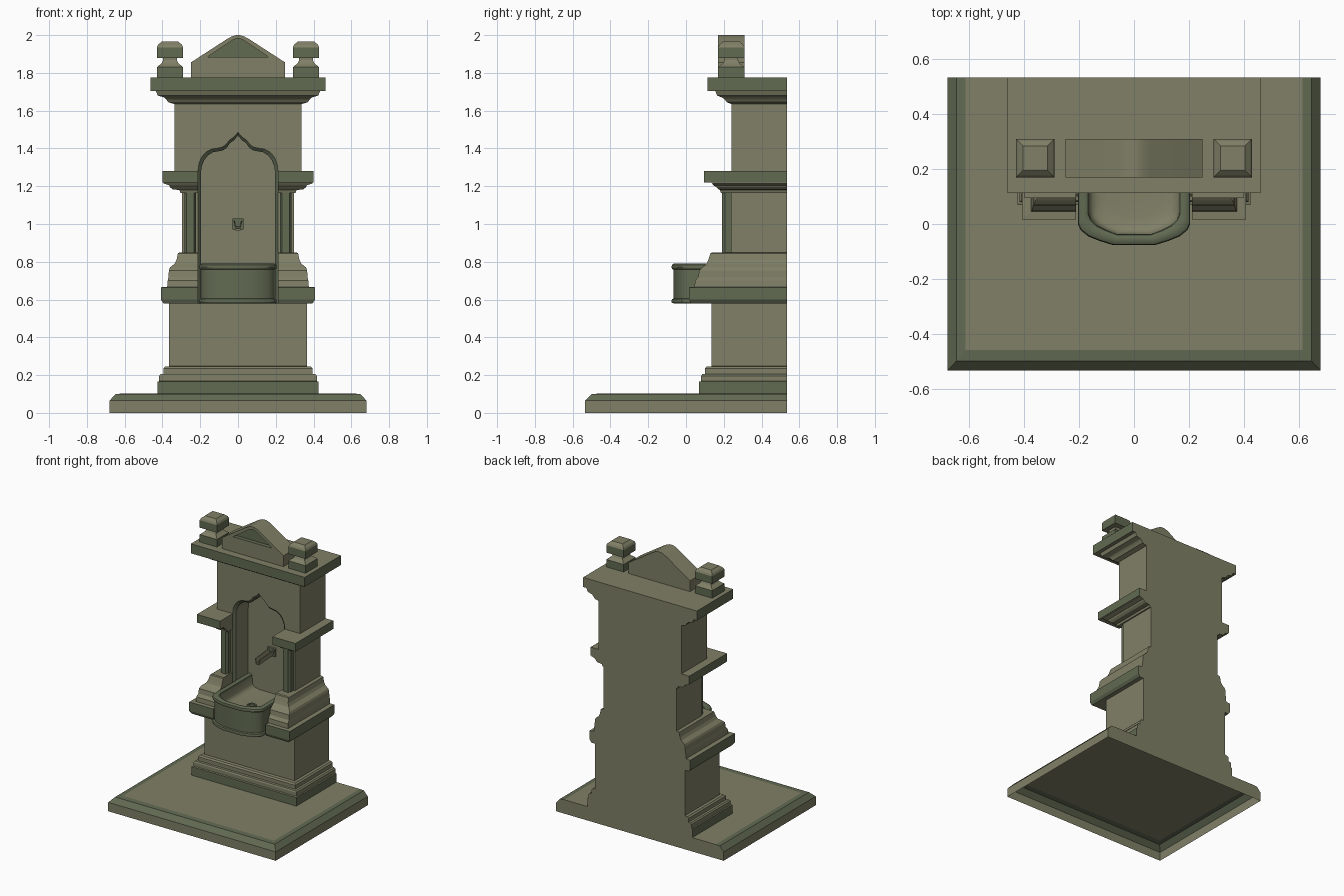
import bpy, bmesh, math

if "Cube" in bpy.data.objects:
    bpy.data.objects.remove(bpy.data.objects["Cube"])

BACK = 0.534


def material(name, rgb):
    m = bpy.data.materials.new(name)
    m.diffuse_color = (*rgb, 1)
    m.use_nodes = True
    m.node_tree.nodes["Principled BSDF"].inputs["Base Color"].default_value = m.diffuse_color
    return m


MATS = [material("olive_stone", (0.215, 0.215, 0.135)), material("green_stone", (0.12, 0.145, 0.085))]


def loft(name, rings, cap_start=True, cap_end=True, closed=True, green=()):
    """Skin a list of equal-length rings; bands listed in green get the darker stone."""
    bm = bmesh.new()
    vs = [[bm.verts.new(p) for p in r] for r in rings]
    n = len(rings[0])
    for k, (a, b) in enumerate(zip(vs, vs[1:])):
        for i in range(n if closed else n - 1):
            j = (i + 1) % n
            f = bm.faces.new((a[i], a[j], b[j], b[i]))
            f.material_index = int(k in green)
    if cap_start:
        bm.faces.new(vs[0][::-1])
    if cap_end:
        bm.faces.new(vs[-1]).material_index = int(len(rings) in green)
    bmesh.ops.recalc_face_normals(bm, faces=bm.faces)
    me = bpy.data.meshes.new(name)
    bm.to_mesh(me)
    bm.free()
    ob = bpy.data.objects.new(name, me)
    for m in MATS:
        me.materials.append(m)
    bpy.context.collection.objects.link(ob)
    return ob


def rect(x, y, z):
    """Three-sided moulding ring: half width x, front at y, flat back."""
    return [(-x, y, z), (x, y, z), (x, BACK, z), (-x, BACK, z)]


def extrude_y(outline, y):
    return [(x, y, z) for x, z in outline]


def mirror_outline(half):
    """Complete a right-hand outline that ends on the centre line."""
    return half + [(-x, z) for x, z in reversed(half[:-1])]


def cut(ob, cutter):
    m = ob.modifiers.new("cut", 'BOOLEAN')
    m.operation, m.solver, m.object = 'DIFFERENCE', 'EXACT', cutter
    bpy.context.view_layer.objects.active = ob
    bpy.ops.object.modifier_apply(modifier=m.name)
    bpy.data.objects.remove(cutter)


def smooth(ob, angle=30):
    bpy.ops.object.select_all(action='DESELECT')
    ob.select_set(True)
    bpy.context.view_layer.objects.active = ob
    bpy.ops.object.shade_smooth_by_angle(angle=math.radians(angle))


# Paving slab, open underneath, with a green chamfer and border
slab = loft("base_slab", [rect(0.68, -0.534, 0), rect(0.68, -0.534, 0.065), rect(0.648, -0.50, 0.10),
                          rect(0.615, -0.46, 0.102)], cap_start=False, green=(1, 2))

# Tower: (half width, front y, z) going up
profile = [
    (.425, .07, .102), (.425, .07, .165), (.418, .08, .168), (.418, .08, .195), (.41, .085, .205),
    (.395, .10, .207), (.395, .10, .235), (.385, .11, .245), (.365, .135, .247),     # plinth
    (.365, .135, .58), (.395, .025, .58), (.408, .017, .60), (.408, .017, .665),     # shelf
    (.375, .045, .667), (.372, .048, .70), (.368, .065, .72), (.366, .07, .755), (.36, .085, .77),
    (.335, .11, .79), (.325, .118, .81), (.318, .13, .845), (.31, .137, .85),        # pedestal
    (.296, .237, .85), (.296, .237, 1.165),                                          # shaft
    (.305, .185, 1.165), (.31, .18, 1.18), (.345, .172, 1.183), (.36, .16, 1.195),
    (.365, .145, 1.205), (.395, .138, 1.215), (.395, .135, 1.22),
    (.40, .095, 1.22), (.40, .095, 1.28),                                            # middle cornice
    (.337, .24, 1.28), (.337, .24, 1.635),                                           # upper block
    (.37, .215, 1.645), (.38, .205, 1.66), (.39, .19, 1.67), (.425, .165, 1.68),
    (.435, .155, 1.705), (.462, .113, 1.705), (.462, .113, 1.775),                   # top cornice
]
tower = loft("tower", [rect(*p) for p in profile], green=(0, 10, 11, 31, 40))

# The back stays plain stone
for ob in (slab, tower):
    for f in ob.data.polygons:
        if f.normal.y > 0.9:
            f.material_index = 0

# Niche with an ogee arch and a chamfered green rim
arch = [(.212, .579), (.212, 1.28), (.207, 1.32), (.192, 1.355), (.17, 1.38), (.14, 1.397),
        (.105, 1.402), (.08, 1.408), (.06, 1.425), (.045, 1.445), (.022, 1.46), (0, 1.485)]
outer = mirror_outline(arch)
inner = mirror_outline([(x * 0.93, z if z < 1 else z - 0.016) for x, z in arch])
cut(tower, loft("niche_cutter", [extrude_y(outer, -0.8), extrude_y(outer, 0.24),
                                 extrude_y(inner, 0.256), extrude_y(inner, 0.40)], green=(1,)))

# Chamfered pilasters beside the niche
for side, s in (("left", -1), ("right", 1)):
    section = [(.222, .25), (.222, .207), (.234, .19), (.272, .19), (.284, .207), (.284, .25)]
    loft(side + "_pilaster", [[(s * x, y, z) for x, y in section] for z in (.845, 1.17)], green=(0,))

# Basin with rolled green rims: (inset, z) from underside to floor
plan = [(.205, .41), (.205, .0), (.195, -.022), (.167, -.045), (.125, -.062), (.076, -.077)]
levels = [(.012, .58), (.002, .583), (0, .592), (.003, .602), (.012, .606), (.012, .758),
          (.003, .762), (0, .772), (.003, .784), (.012, .79), (.028, .79), (.037, .784),
          (.04, .772), (.043, .72), (.052, .705), (.07, .695), (.10, .69)]


def basin_ring(inset, z):
    half = [(x * (1 - inset / .205), y if y > .3 else y + inset, z) for x, y in plan]
    return half + [(-x, y, z) for x, y, z in reversed(half)]


smooth(loft("basin", [basin_ring(*l) for l in levels], closed=False,
            green=(0, 1, 2, 3, 4, 6, 7, 8, 9, 10, 11)), 35)


# Drain ring on the basin floor
def circle(r, z, n=16):
    return [(r * math.cos(2 * math.pi * i / n), .16 + r * math.sin(2 * math.pi * i / n), z)
            for i in range(n)]


smooth(loft("drain", [circle(.032, .685), circle(.032, .697), circle(.027, .701),
                      circle(.02, .699), circle(.018, .692)], cap_start=False, green=(0, 1, 2, 3)))

# Spout: wall plate and open trough
plate = [(-.03, .97), (.03, .97), (.03, 1.03), (-.03, 1.03)]
loft("spout_plate", [extrude_y(plate, .405), extrude_y(plate, .385)], green=(2,))
trough = [(-.024, 1.02), (-.014, .978), (.014, .978), (.024, 1.02), (.017, 1.02), (.009, .988),
          (-.009, .988), (-.017, 1.02)]
loft("spout", [extrude_y(trough, .39), [(x * .85, .225, z - .012) for x, z in trough]])

# Pediment with a sunk green triangular panel
gable = mirror_outline([(.25, 1.775), (.25, 1.855), (.06, 1.978), (.035, 1.992), (.015, 1.999), (0, 2.0)])
pediment = loft("pediment", [extrude_y(gable, .17), extrude_y(gable, .31)])
panel = mirror_outline([(.16, 1.885), (.025, 1.975), (0, 1.983)])
cut(pediment, loft("panel_cutter", [extrude_y(panel, .1), extrude_y(panel, .20)], green=(0, 2)))
smooth(pediment)

# Square finials: (half size, z)
steps = [(.07, 1.775), (.07, 1.83), (.06, 1.838), (.045, 1.85), (.036, 1.868), (.036, 1.878),
         (.07, 1.88), (.07, 1.935), (.064, 1.948), (.045, 1.965)]
for side, s in (("left", -1), ("right", 1)):
    loft(side + "_finial", [[(s * .36 + a * h, .24 + b * h, z)
                             for a, b in ((-1, -1), (1, -1), (1, 1), (-1, 1))] for h, z in steps],
         green=(0, 6))
